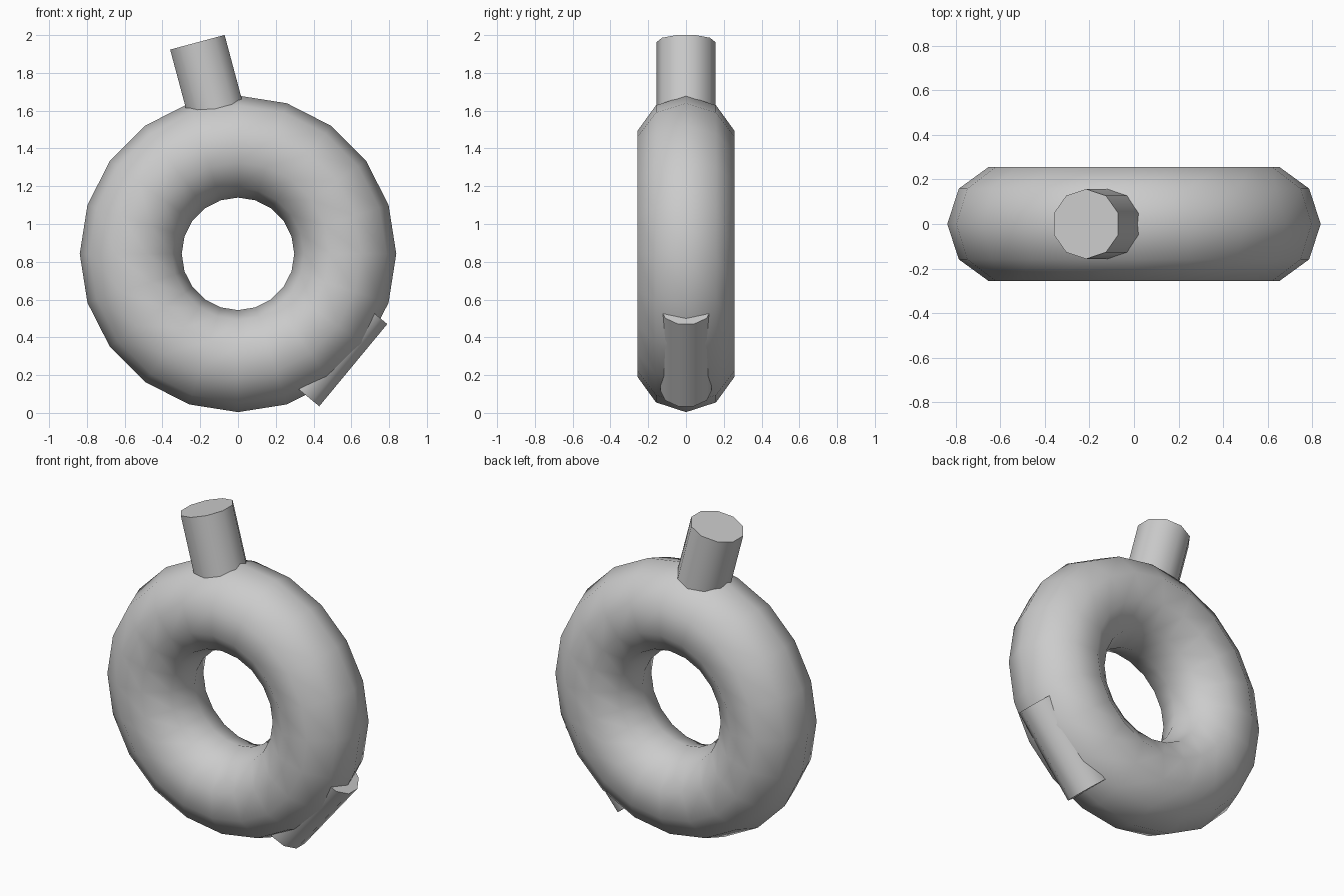
import bpy
from math import radians, sin, cos

if "Cube" in bpy.data.objects:
    bpy.data.objects.remove(bpy.data.objects["Cube"])


def smooth(name):
    ob = bpy.context.object
    ob.name = name
    bpy.ops.object.shade_smooth_by_angle(angle=radians(45))
    return ob


def peg(name, radius, length, centre, tilt):
    # ten-sided rod tilted in the XZ plane
    bpy.ops.mesh.primitive_cylinder_add(
        vertices=10, radius=radius, depth=length,
        location=(centre[0], 0, centre[1]), rotation=(0, radians(tilt), 0))
    return smooth(name)


# upright ring
bpy.ops.mesh.primitive_torus_add(
    major_segments=20, minor_segments=10, major_radius=0.568, minor_radius=0.27,
    location=(0, 0, 0.842), rotation=(radians(90), 0, 0))
smooth("ring")

# leaning stem, sunk into the top of the ring
length, tilt = 0.52, -15
top = (-0.215, 1.962)
peg("stem", 0.157, length,
    (top[0] - sin(radians(tilt)) * length / 2, top[1] - cos(radians(tilt)) * length / 2), tilt)

# rod half buried along the lower right rim
peg("side_rod", 0.136, 0.565, (0.5105, 0.335), 39.6)
